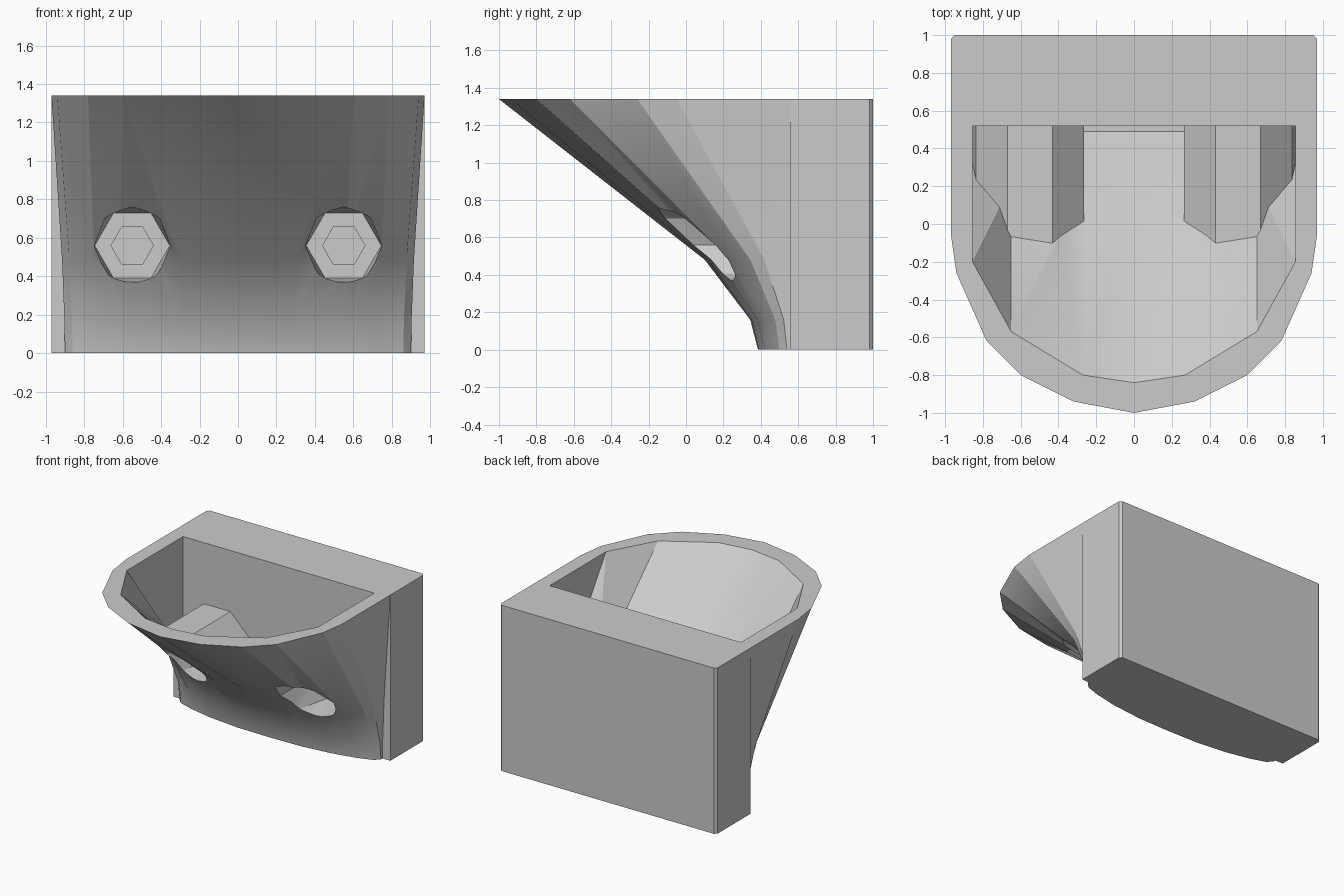
import bpy, bmesh
from math import cos, sin, radians

cube = bpy.data.objects.get("Cube")
if cube:
    bpy.data.objects.remove(cube, do_unlink=True)

GREY = (0.6, 0.6, 0.6, 1)
grey = bpy.data.materials.new("plain grey")
grey.use_nodes = True
grey.diffuse_color = GREY
grey.node_tree.nodes["Principled BSDF"].inputs["Base Color"].default_value = GREY

TOP = 1.34      # height of the holder
WALL = 0.52     # back wall of the cavity
PLATE = 0.56    # front of the back plate
HOLE_X, HOLE_Z = 0.55, 0.56


def finish(bm, name):
    bmesh.ops.recalc_face_normals(bm, faces=bm.faces)
    mesh = bpy.data.meshes.new(name)
    bm.to_mesh(mesh)
    bm.free()
    mesh.materials.append(grey)
    obj = bpy.data.objects.new(name, mesh)
    bpy.context.collection.objects.link(obj)
    return obj


def loft(name, top, low, levels, back):
    """Blend the half profile low into top; levels are (height, blend)."""
    bm = bmesh.new()
    rings = []
    for z, t in levels:
        half = [(a[0] + (b[0] - a[0]) * t, a[1] + (b[1] - a[1]) * t)
                for a, b in zip(low, top)]
        half.append((half[-1][0], back))
        outline = half + [(-x, y) for x, y in reversed(half[1:])]
        rings.append([bm.verts.new((x, y, z)) for x, y in outline])
    n = len(rings[0])
    for r, s in zip(rings, rings[1:]):
        for i in range(n):
            j = (i + 1) % n
            bm.faces.new((r[i], r[j], s[j], s[i]))
    bm.faces.new(rings[0])
    bm.faces.new(rings[-1])
    bmesh.ops.triangulate(bm, faces=bm.faces)
    return finish(bm, name)


def hull(name, points):
    bm = bmesh.new()
    for p in points:
        bm.verts.new(p)
    bmesh.ops.convex_hull(bm, input=bm.verts)
    bmesh.ops.dissolve_limit(bm, angle_limit=0.01, verts=bm.verts, edges=bm.edges)
    return finish(bm, name)


def ring(side, radius, y, count, turn=0):
    angles = [radians(360 * i / count + turn) for i in range(count)]
    return [(side * HOLE_X + radius * cos(a), y, HOLE_Z + radius * sin(a)) for a in angles]


def cut(target, cutter):
    cutter.hide_render = True
    mod = target.modifiers.new("cut", "BOOLEAN")
    mod.operation = "DIFFERENCE"
    mod.solver = "EXACT"
    mod.object = cutter
    bpy.context.view_layer.objects.active = target
    bpy.ops.object.modifier_apply(modifier=mod.name)
    bpy.data.objects.remove(cutter, do_unlink=True)


# Scoop-shaped outer body
rim = [(0, -1), (0.32, -0.94), (0.6, -0.8), (0.78, -0.62), (0.94, -0.26), (0.97, -0.05)]
foot = [(0, 0.385), (0.28, 0.39), (0.55, 0.42), (0.74, 0.46), (0.86, 0.5), (0.9, 0.54)]
body = loft("scoop_body", rim, foot,
            [(0, 0), (0.16, 0.03), (0.48, 0.205), (TOP, 1)], PLATE)

# Cavity, with two screw bosses left standing in it
inner_rim = [(0, -0.84), (0.27, -0.8), (0.65, -0.57), (0.855, -0.2)]
inner_foot = [(0, 0.49), (0.27, 0.49), (0.65, 0.49), (0.855, 0.5)]
cavity = loft("cavity_cutter", inner_rim, inner_foot,
              [(0.25, 0), (0.57, 0.26), (TOP, 1), (TOP + 0.1, 1.09)], WALL)
for side in (-1, 1):
    points = ring(side, 0.31, -0.9, 8, 22.5) + ring(side, 0.31, 0.7, 8, 22.5)
    points += [(side * x, y, 0) for x in (0.265, 0.95) for y in (-0.9, 0.7)]
    cut(cavity, hull("boss_cutter", points))
cut(body, cavity)

# Screw pockets: octagonal mouth, hexagonal seat, small hexagonal recess
for side in (-1, 1):
    cut(body, hull("pocket_cutter", ring(side, 0.205, -0.9, 8)
                   + ring(side, 0.2, 0.1, 8) + ring(side, 0.195, 0.5, 6)))
    cut(body, hull("recess_cutter", ring(side, 0.11, 0.4, 6) + ring(side, 0.11, 0.54, 6)))

# Back plate with chamfered rear corners
bm = bmesh.new()
bmesh.ops.create_cube(bm, size=1)
for v in bm.verts:
    v.co = (v.co.x * 1.94, PLATE + (v.co.y + 0.5) * (1 - PLATE), (v.co.z + 0.5) * TOP)
corners = [e for e in bm.edges if all(v.co.y > 0.9 for v in e.verts)
           and abs(e.verts[0].co.x - e.verts[1].co.x) < 0.01]
bmesh.ops.bevel(bm, geom=corners, offset=0.02, segments=1, affect="EDGES")
plate = finish(bm, "back_plate")

for obj in (body, plate):
    bpy.ops.object.select_all(action="DESELECT")
    obj.select_set(True)
    bpy.context.view_layer.objects.active = obj
    bpy.ops.object.shade_smooth_by_angle(angle=radians(25))
